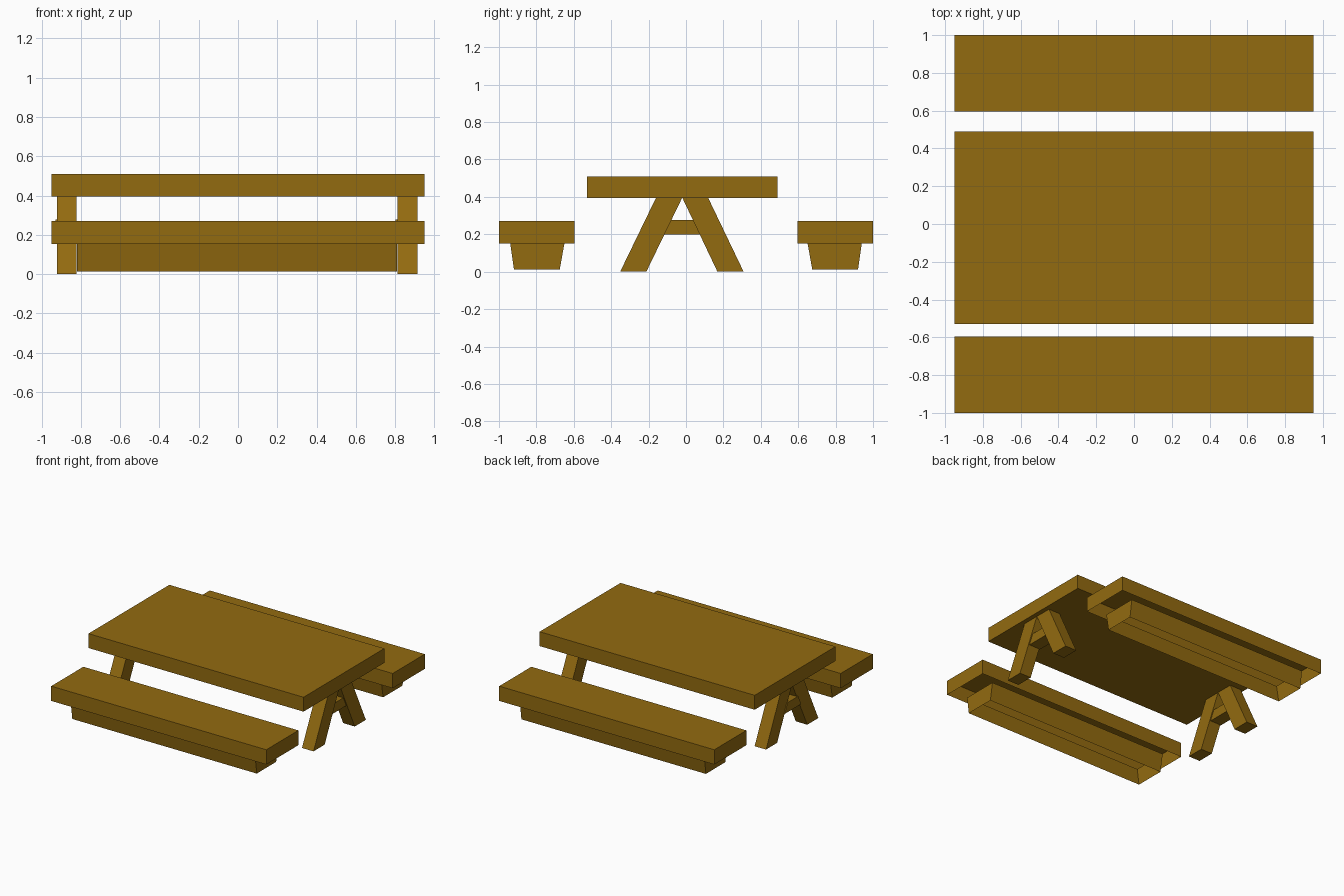
import bpy, bmesh

if "Cube" in bpy.data.objects:
    bpy.data.objects.remove(bpy.data.objects["Cube"])

wood = bpy.data.materials.new("brown wood")
wood.diffuse_color = (0.29, 0.145, 0.005, 1)
wood.use_nodes = True
wood.node_tree.nodes["Principled BSDF"].inputs["Base Color"].default_value = wood.diffuse_color


def prism(name, profile, x0, x1, open_bottom=False, open_top=False):
    """Extrude a (y, z) outline along x; optionally remove bottom / top faces."""
    bm = bmesh.new()
    face = bm.faces.new([bm.verts.new((x0, y, z)) for y, z in profile])
    ext = bmesh.ops.extrude_face_region(bm, geom=[face], use_keep_orig=True)
    moved = [v for v in ext["geom"] if isinstance(v, bmesh.types.BMVert)]
    bmesh.ops.translate(bm, verts=moved, vec=(x1 - x0, 0, 0))
    bmesh.ops.recalc_face_normals(bm, faces=bm.faces[:])
    bm.normal_update()
    gone = [f for f in bm.faces if (open_bottom and f.normal.z < -0.9)
            or (open_top and f.normal.z > 0.9)]
    if gone:
        bmesh.ops.delete(bm, geom=gone, context='FACES')
    mesh = bpy.data.meshes.new(name)
    bm.to_mesh(mesh)
    bm.free()
    mesh.materials.append(wood)
    obj = bpy.data.objects.new(name, mesh)
    bpy.context.collection.objects.link(obj)
    return obj


def rect(y0, y1, z0, z1):
    return [(y0, z0), (y1, z0), (y1, z1), (y0, z1)]


# Table top, closed slab
prism("table_top", rect(-0.53, 0.49, 0.395, 0.51), -0.95, 0.95)

# Benches: hollow seat slab over a hollow tapered base
for side, s in (("front", -1), ("back", 1)):
    prism(side + "_bench_seat", rect(*sorted((s * 0.595, s * 1.0)), 0.152, 0.27),
          -0.95, 0.95, open_bottom=True)
    base = [(s * 0.675, 0.012), (s * 0.92, 0.012), (s * 0.94, 0.152), (s * 0.65, 0.152)]
    prism(side + "_bench_base", base, -0.82, 0.81, open_bottom=True, open_top=True)

# A-frame legs with a cross bar at each end
for end, x0, x1, b0, b1 in (("left", -0.923, -0.822, -0.93, -0.83),
                            ("right", 0.812, 0.914, 0.803, 0.905)):
    prism(end + "_front_leg", [(-0.352, 0), (-0.212, 0), (-0.02, 0.396), (-0.16, 0.396)], x0, x1)
    prism(end + "_back_leg", [(0.168, 0), (0.308, 0), (0.118, 0.396), (-0.02, 0.396)], x0, x1)
    prism(end + "_cross_bar", [(-0.125, 0.2), (0.082, 0.2), (0.047, 0.277), (-0.088, 0.277)], b0, b1)
